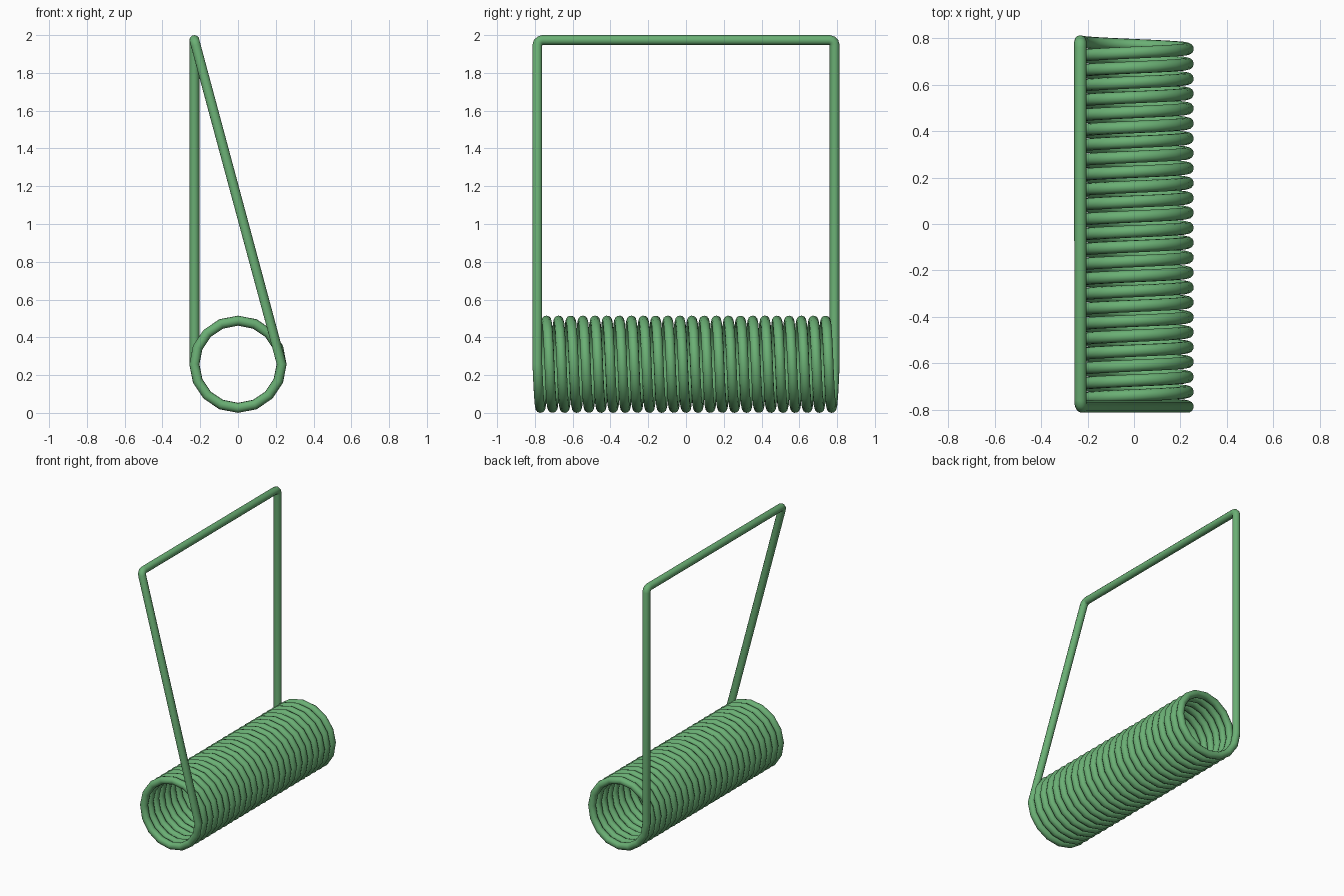
import bpy
import math

if "Cube" in bpy.data.objects:
    bpy.data.objects.remove(bpy.data.objects["Cube"])

R = 0.231          # coil centreline radius
WIRE = 0.0265      # wire radius
CZ = 0.2575        # coil axis height
HALF = 0.787       # half length of coil
TURNS = 24.5
SIDES = 16         # segments per turn
TOP = 2.0 - WIRE   # bar height
BEND = 0.028       # bend radius at bar corners

# Coil, running from the back left side to the front right side
steps = int(TURNS * SIDES)
path = []
for i in range(steps + 1):
    a = math.pi + 2 * math.pi * i / SIDES
    path.append((R * math.cos(a), HALF - 2 * HALF * i / steps, CZ + R * math.sin(a)))


def bend(sign, foot_x):
    """Rounded corner from a leg into the top bar."""
    slope = (foot_x + R) / (TOP - CZ)
    pts = []
    for k in range(4):
        a = math.pi / 2 * k / 3
        drop = BEND * (1 - math.sin(a))
        pts.append((-R + slope * drop, sign * (HALF - BEND * (1 - math.cos(a))), TOP - drop))
    return pts


# Slanted front leg, top bar, then straight back leg closing the loop
path += bend(-1, R)
path += bend(1, -R)[::-1]

curve = bpy.data.curves.new("spring_wire", "CURVE")
curve.dimensions = "3D"
curve.bevel_depth = WIRE
curve.bevel_resolution = 4
spline = curve.splines.new("POLY")
spline.points.add(len(path) - 1)
for p, co in zip(spline.points, path):
    p.co = (*co, 1)
spline.use_cyclic_u = True
spline.use_smooth = True

wire = bpy.data.objects.new("spring_wire", curve)
bpy.context.collection.objects.link(wire)

green = bpy.data.materials.new("green")
green.diffuse_color = (0.145, 0.43, 0.175, 1)
green.use_nodes = True
green.node_tree.nodes["Principled BSDF"].inputs["Base Color"].default_value = green.diffuse_color
curve.materials.append(green)

# Turn the wire into a smooth mesh
bpy.context.view_layer.objects.active = wire
wire.select_set(True)
bpy.ops.object.convert(target="MESH")
bpy.ops.object.shade_smooth()
